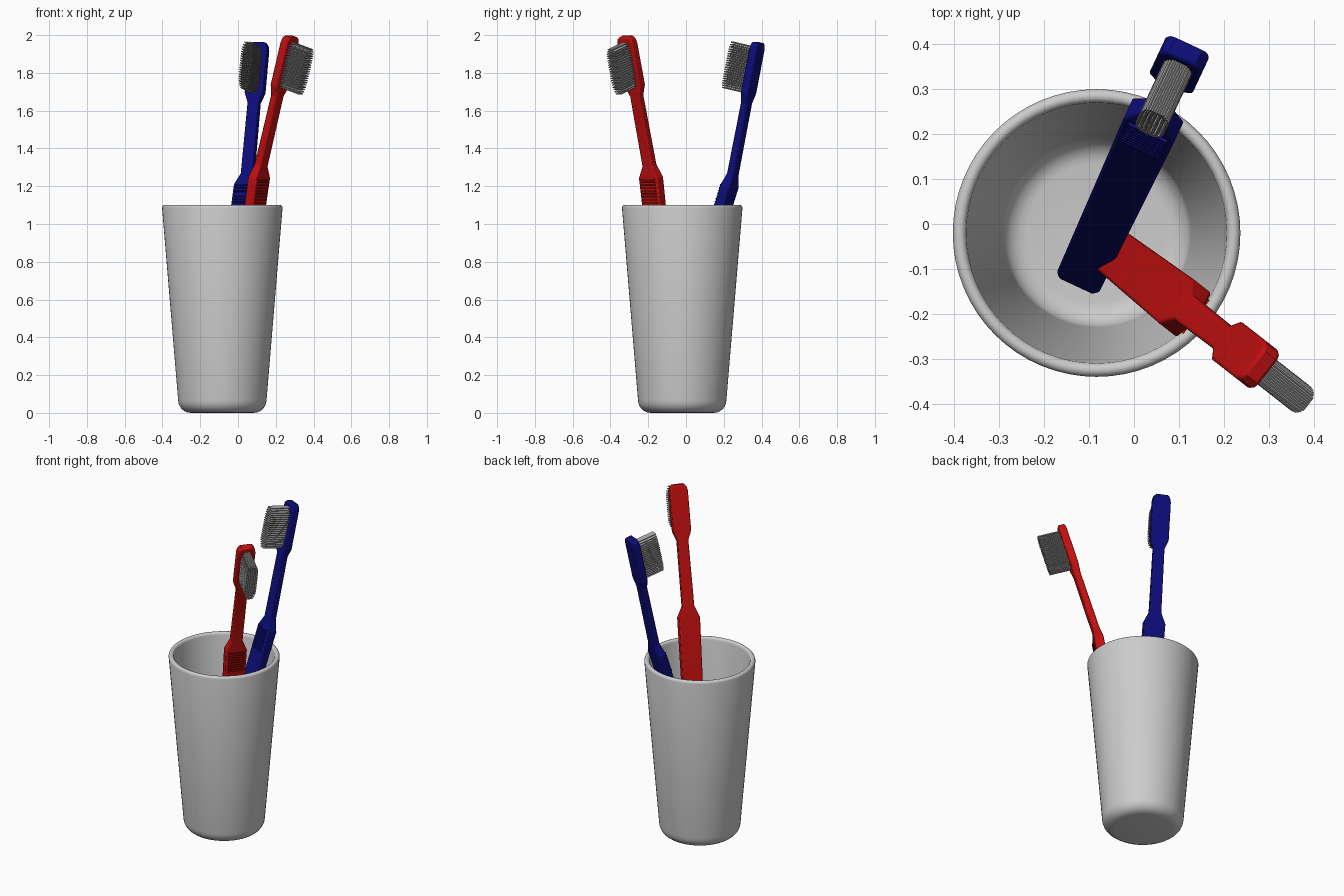
import bpy, bmesh
from math import sin, cos, pi, radians
from mathutils import Matrix, Vector

cube = bpy.data.objects.get("Cube")
if cube:
    bpy.data.objects.remove(cube, do_unlink=True)


def material(name, rgb):
    m = bpy.data.materials.new(name)
    m.use_nodes = True
    m.diffuse_color = (*rgb, 1)
    bsdf = next(n for n in m.node_tree.nodes if n.type == 'BSDF_PRINCIPLED')
    bsdf.inputs["Base Color"].default_value = (*rgb, 1)
    return m


CUP = material("cup_grey", (0.6, 0.6, 0.6))
RED = material("red_plastic", (0.54, 0.005, 0.005))
BLUE = material("blue_plastic", (0.004, 0.004, 0.2))
BRISTLE = material("bristle_grey", (0.38, 0.38, 0.38))


def finish(bm, name, mat, loc=(0, 0, 0), rot=(0, 0, 0)):
    bmesh.ops.recalc_face_normals(bm, faces=bm.faces)
    me = bpy.data.meshes.new(name)
    bm.to_mesh(me)
    bm.free()
    me.materials.append(mat)
    ob = bpy.data.objects.new(name, me)
    ob.location, ob.rotation_euler = loc, rot
    bpy.context.collection.objects.link(ob)
    return ob


def smooth(ob, degrees):
    bpy.ops.object.select_all(action='DESELECT')
    ob.select_set(True)
    bpy.context.view_layer.objects.active = ob
    bpy.ops.object.shade_smooth_by_angle(angle=radians(degrees))


# Cup: one lathed profile with rounded foot, rim and inner floor
def arc(cx, cz, r, start, end, n=6):
    angles = [radians(start + (end - start) * i / n) for i in range(n + 1)]
    return [(cx + r * cos(a), cz + r * sin(a)) for a in angles]


profile = ([(0, 0)] + arc(0.166, 0.068, 0.068, -90, 0)
           + arc(0.304, 1.086, 0.015, 0, 180)
           + arc(0.154, 0.085, 0.055, 0, -90) + [(0, 0.03)])
bm = bmesh.new()
verts = [bm.verts.new((r, 0, z)) for r, z in profile]
edges = [bm.edges.new(pair) for pair in zip(verts, verts[1:])]
bmesh.ops.spin(bm, geom=verts + edges, cent=(0, 0, 0), axis=(0, 0, 1),
               angle=2 * pi, steps=64)
bmesh.ops.remove_doubles(bm, verts=bm.verts, dist=0.0001)
smooth(finish(bm, "cup", CUP, (-0.083, -0.02, 0)), 40)

# Toothbrush layout: straight handle, then a bend towards the bristles
BEND_AT, BEND = 1.27, radians(6.5)


def frame(length):
    """Local frame at a distance along the brush."""
    past = max(0, length - BEND_AT)
    tilt = BEND if past > 0 else 0
    centre = Vector((0, -past * sin(BEND), min(length, BEND_AT) + past * cos(BEND)))
    return Matrix.Translation(centre) @ Matrix.Rotation(tilt, 4, 'X')


# Stations: distance along the brush, width, thickness
STATIONS = [
    (0, 0.06, 0.04), (0.012, 0.088, 0.05), (0.04, 0.104, 0.054),
    (1.22, 0.124, 0.056), (1.285, 0.068, 0.042),
    (1.67, 0.064, 0.04), (1.725, 0.106, 0.046),
    (1.955, 0.106, 0.046), (1.983, 0.094, 0.044), (1.997, 0.066, 0.04),
]


def toothbrush(prefix, mat, loc, lean, yaw):
    place = (loc, (radians(lean), 0, radians(yaw)))

    # Handle, neck and head lofted through rectangular sections
    bm = bmesh.new()
    rings = []
    for length, w, t in STATIONS:
        m = frame(length)
        rings.append([bm.verts.new(m @ Vector((sx * w / 2, sy * t / 2, 0)))
                      for sx, sy in ((-1, -1), (1, -1), (1, 1), (-1, 1))])
    for a, b in zip(rings, rings[1:]):
        for i in range(4):
            j = (i + 1) % 4
            bm.faces.new((a[i], a[j], b[j], b[i]))
    bm.faces.new(rings[0])
    bm.faces.new(rings[-1])
    body = finish(bm, prefix + "_brush_body", mat, *place)
    bevel = body.modifiers.new("soft_edges", 'BEVEL')
    bevel.width, bevel.segments = 0.006, 2
    bevel.limit_method, bevel.angle_limit = 'ANGLE', radians(50)
    smooth(body, 20)

    # Thumb grip: a ladder of thin ridges on the bristle side
    bm = bmesh.new()
    for i in range(9):
        m = Matrix.Translation((0, -0.029, 1.09 + i * 0.0155))
        bmesh.ops.create_cube(bm, size=1, matrix=m @ Matrix.Diagonal((0.095, 0.012, 0.007, 1)))
    finish(bm, prefix + "_thumb_grip", mat, *place)

    # Bristles: rows of fine rods, with narrower rows at both ends
    bm = bmesh.new()
    rows, across, size = 21, 7, 0.13
    for r in range(rows):
        u = 2 * r / (rows - 1) - 1
        width = 0.062 * (1 - 0.5 * abs(u) ** 5)
        m = frame(1.845 + u * 0.122)
        for c in range(across):
            x = width * (c / (across - 1) - 0.5)
            rod = Matrix.Translation((x, -0.018 - size / 2, 0)) @ Matrix.Rotation(pi / 2, 4, 'X')
            bmesh.ops.create_cone(bm, cap_ends=True, segments=5, radius1=0.0037,
                                  radius2=0.0037, depth=size, matrix=m @ rod)
    finish(bm, prefix + "_bristles", BRISTLE, *place)


toothbrush("blue", BLUE, (-0.12, -0.12, 0.045), -18.5, -25)
toothbrush("red", RED, (-0.055, -0.055, 0.045), 10, 52)
